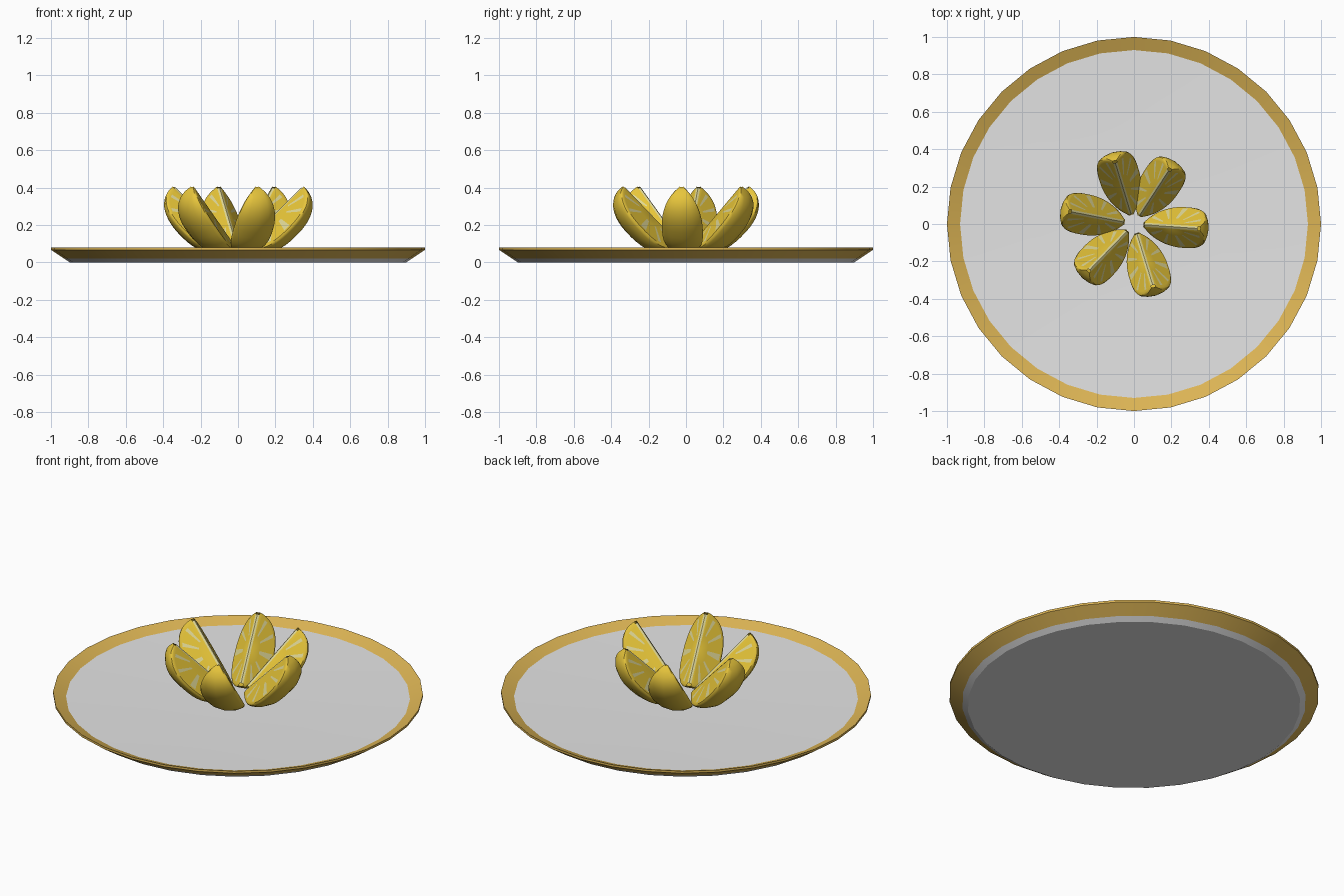
import bpy, bmesh, math
from mathutils import Vector, Matrix

if "Cube" in bpy.data.objects:
    bpy.data.objects.remove(bpy.data.objects["Cube"])


def material(name, rgb):
    m = bpy.data.materials.new(name)
    m.diffuse_color = (*rgb, 1)
    m.use_nodes = True
    m.node_tree.nodes["Principled BSDF"].inputs["Base Color"].default_value = m.diffuse_color
    return m


china = material("white china", (0.78, 0.78, 0.78))
gold = material("gold trim", (0.72, 0.46, 0.09))
peel = material("lemon peel", (0.80, 0.56, 0.045))
pulp = material("lemon pulp", (0.80, 0.56, 0.04))
pith = material("pale pith", (0.74, 0.68, 0.30))


def finish(bm, name, mats, angle):
    bmesh.ops.remove_doubles(bm, verts=bm.verts, dist=0.0005)
    bmesh.ops.recalc_face_normals(bm, faces=bm.faces)
    me = bpy.data.meshes.new(name)
    bm.to_mesh(me)
    bm.free()
    for m in mats:
        me.materials.append(m)
    ob = bpy.data.objects.new(name, me)
    bpy.context.collection.objects.link(ob)
    bpy.context.view_layer.objects.active = ob
    ob.select_set(True)
    bpy.ops.object.shade_smooth_by_angle(angle=math.radians(angle))
    ob.select_set(False)
    return ob


def grid(bm, rows, mat):
    """Skin a grid of points; mat(i, j) gives the material index."""
    vs = [[bm.verts.new(p) for p in row] for row in rows]
    for i in range(len(vs) - 1):
        for j in range(len(vs[0]) - 1):
            f = bm.faces.new((vs[i][j], vs[i][j + 1], vs[i + 1][j + 1], vs[i + 1][j]))
            f.material_index = mat(i, j)


# plate: lathed profile, gold from the outer side over to the inner lip
profile = [(0, 0), (0.90, 0), (0.93, 0.02), (1.0, 0.067), (1.0, 0.08),
           (0.93, 0.052), (0.5, 0.042), (0, 0.038)]
sides = 32
rows = [[(r * math.cos(k * math.tau / sides), r * math.sin(k * math.tau / sides), z)
         for k in range(sides + 1)] for r, z in profile]
bm = bmesh.new()
grid(bm, rows, lambda i, j: 1 if 2 <= i <= 4 else 0)
bmesh.ops.dissolve_degenerate(bm, edges=bm.edges, dist=0.0005)
finish(bm, "plate", [china, gold], 20)

# lemon wedge: half-length A, radius R, half-angle SPREAD, blunt core edge CORE
A, R, SPREAD, CORE, POW = 0.215, 0.17, math.radians(43), 0.016, 0.85


def wedge_point(phi, t, psi):
    """phi runs tip to tip, t from the core middle to the rind, psi round the core."""
    c, s = math.cos(phi), max(math.sin(phi), 0)
    u = A * t * math.copysign(abs(c) ** POW, c)
    d = CORE + R * t * s ** POW - CORE * s
    d = max(d, CORE)
    return Vector((u, d * math.sin(psi), -d * math.cos(psi)))


# angles along the arc: wide pulp segments divided by narrow pale membranes
membranes = [18, 54, 90, 126, 162]
marks = {0, 5, 10, 170, 175, 180}
for m in membranes:
    marks |= {m - 4, m + 4}
for m in membranes[:-1]:
    marks |= {m + 11, m + 18, m + 25}
phis = [math.radians(a) for a in sorted(marks)]


def is_membrane(j):
    mid = math.degrees((phis[j] + phis[j + 1]) / 2)
    return any(abs(mid - m) < 3 for m in membranes)


def face_mat(i, j):
    if i >= 4:
        return 0
    return 2 if i >= 1 and is_membrane(j) else 1


radii = [0, 0.40, 0.6, 0.78, 0.88, 0.94]
bends = [(-1, 0.94), (-0.95, 0.98), (-0.85, 1), (-0.5, 1), (0, 1),
         (0.5, 1), (0.85, 1), (0.95, 0.98), (1, 0.94)]


def build_wedge(name, angle):
    bm = bmesh.new()
    # two cut faces
    for side in (-1, 1):
        grid(bm, [[wedge_point(p, t, side * SPREAD) for p in phis] for t in radii], face_mat)
    # rounded peel
    grid(bm, [[wedge_point(p, t, b * SPREAD) for p in phis] for b, t in bends],
         lambda i, j: 0)
    # pale core strip along the straight edge
    strip = []
    for k in range(-len(radii) + 1, len(radii)):
        u = A * radii[abs(k)] * (1 if k > 0 else -1)
        y, z = CORE * math.sin(SPREAD), -CORE * math.cos(SPREAD)
        strip.append([(u, -y, z), (u, 0, z + 0.005), (u, y, z)])
    grid(bm, strip, lambda i, j: 2)
    ob = finish(bm, name, [peel, pulp, pith], 38)
    # tilt the core upward, push it outward, then turn it about the plate
    ob.data.transform(Matrix.Rotation(math.radians(angle), 4, 'Z')
                      @ Matrix.Translation((0.192, 0, 0.262))
                      @ Matrix.Rotation(math.radians(-45), 4, 'Y'))


for n, angle in enumerate((-4, 57, 107, 169, 226, 287)):
    build_wedge(f"lemon_wedge_{n + 1}", angle)
